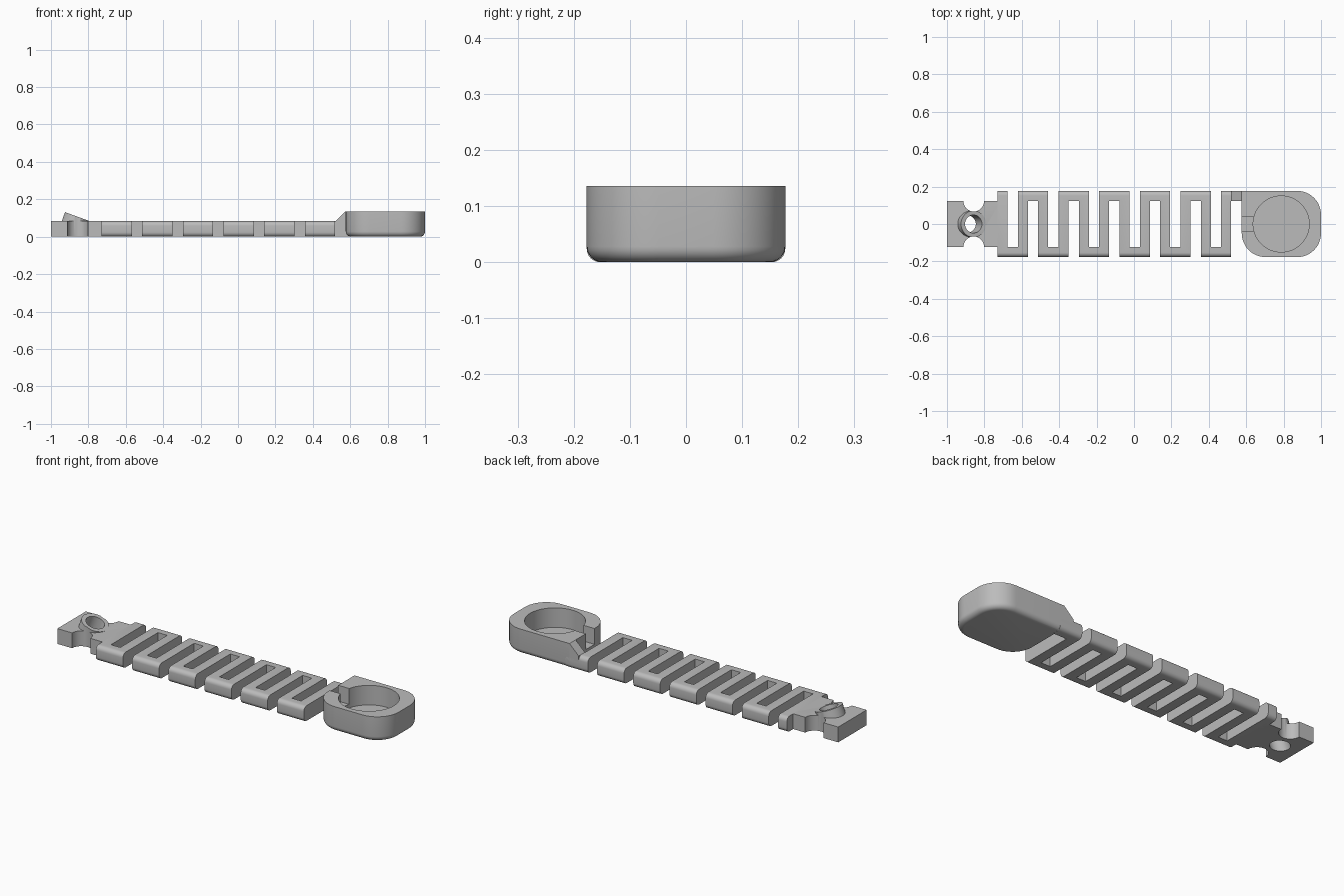
import bpy, bmesh
from math import sin, cos, pi, radians
from mathutils import Vector, Matrix

cube = bpy.data.objects.get("Cube")
if cube:
    bpy.data.objects.remove(cube, do_unlink=True)

grey = bpy.data.materials.new("plain grey")
grey.use_nodes = True
grey.diffuse_color = (0.5, 0.5, 0.5, 1)
grey.node_tree.nodes["Principled BSDF"].inputs["Base Color"].default_value = (0.5, 0.5, 0.5, 1)

HALF = 0.177     # half width of the strap
THICK = 0.083    # strap thickness
TALL = 0.136     # cup height


def finish(name, bm):
    bmesh.ops.recalc_face_normals(bm, faces=bm.faces)
    mesh = bpy.data.meshes.new(name)
    bm.to_mesh(mesh)
    bm.free()
    mesh.materials.append(grey)
    obj = bpy.data.objects.new(name, mesh)
    bpy.context.collection.objects.link(obj)
    return obj


def prism(name, points, vector, bevel=0, rule=None):
    """Extrude an outline; round the edges for which the rule holds."""
    bm = bmesh.new()
    face = bm.faces.new([bm.verts.new(p) for p in points])
    new = bmesh.ops.extrude_face_region(bm, geom=[face], use_keep_orig=True)["geom"]
    bmesh.ops.translate(bm, vec=vector, verts=[v for v in new if isinstance(v, bmesh.types.BMVert)])
    bmesh.ops.recalc_face_normals(bm, faces=bm.faces)
    if rule:
        edges = [e for e in bm.edges if rule(*[v.co for v in e.verts])]
        bmesh.ops.bevel(bm, geom=edges, offset=bevel, segments=6, profile=0.5, affect='EDGES')
    return finish(name, bm)


def box(name, lo, hi):
    pts = [(lo[0], lo[1], lo[2]), (hi[0], lo[1], lo[2]), (hi[0], hi[1], lo[2]), (lo[0], hi[1], lo[2])]
    return prism(name, pts, (0, 0, hi[2] - lo[2]))


def cylinder(name, radius, length, centre, tilt=0):
    bm = bmesh.new()
    bmesh.ops.create_cone(bm, cap_ends=True, segments=64, radius1=radius, radius2=radius, depth=length,
                          matrix=Matrix.Translation(centre) @ Matrix.Rotation(tilt, 4, 'Y'))
    return finish(name, bm)


def combine(obj, other, operation):
    mod = obj.modifiers.new(operation.title(), 'BOOLEAN')
    mod.operation, mod.object, mod.solver = operation, other, 'EXACT'
    bpy.context.view_layer.objects.active = obj
    bpy.ops.object.modifier_apply(modifier=mod.name)
    bpy.data.objects.remove(other, do_unlink=True)


# Serpentine strap: a square-cornered path widened to both sides
WIDTH, PITCH, START = 0.053, 0.1087, -0.703
reach = HALF - WIDTH / 2
path = [Vector((START, HALF, 0))]
for k in range(12):
    x = START + PITCH * k
    side = 1 if k % 2 else -1
    if k:
        path.append(Vector((x, -side * reach, 0)))
    path.append(Vector((x, side * reach, 0)))
path.append(Vector((0.6, reach, 0)))

left, right = [], []
for i, p in enumerate(path):
    dirs = []
    if i:
        dirs.append((p - path[i - 1]).normalized())
    if i < len(path) - 1:
        dirs.append((path[i + 1] - p).normalized())
    offset = sum((Vector((-d.y, d.x, 0)) for d in dirs), Vector()) * WIDTH / 2
    left.append(p + offset)
    right.append(p - offset)


def at_side(a, b):
    return abs(a.z - b.z) < 1e-4 and min(abs(a.y), abs(b.y)) > HALF - 1e-3 and a.y * b.y > 0


strap = prism("serpentine_strap", left + right[::-1], (0, 0, THICK), 0.024, at_side)

# Clasp plate with a tilted collar, side bites and a slanted hole
TILT = radians(20)
axis = Vector((sin(TILT), 0, cos(TILT)))
top = Vector((-0.858, 0, 0.107))
plate = box("clasp_plate", (-1, -0.122, 0), (-0.71, 0.122, THICK))
combine(plate, cylinder("collar", 0.071, 0.06, top - axis * 0.03, TILT), 'UNION')
for s in (-1, 1):
    combine(plate, cylinder("bite", 0.055, 0.5, (-0.857, s * 0.122, 0)), 'DIFFERENCE')
combine(plate, cylinder("slanted_hole", 0.048, 0.5, top - axis * 0.06, TILT), 'DIFFERENCE')

# Cup: three round corners, one square corner where the strap joins
R, X0, X1 = 0.128, 0.576, 1.0
outline = [(X0, HALF, 0)]
for cx, cy, first in ((X1 - R, HALF - R, 90), (X1 - R, R - HALF, 0), (X0 + R, R - HALF, -90)):
    for i in range(13):
        a = radians(first - 7.5 * i)
        outline.append((cx + R * cos(a), cy + R * sin(a), 0))
cup = prism("cup", outline, (0, 0, TALL), 0.028, lambda a, b: max(a.z, b.z) < 1e-4)
combine(cup, cylinder("cup_hole", 0.15, 0.2, (0.787, 0, 0.13)), 'DIFFERENCE')
combine(cup, box("notch", (0.5, -0.037, 0.05), (0.7, 0.037, 0.2)), 'DIFFERENCE')

# Ramp rising from the strap to the cup rim
inner = HALF - WIDTH
ramp = prism("ramp", [(x, inner, z) for x, z in
             ((0.521, 0.05), (0.521, THICK), (X0, TALL), (0.6, TALL), (0.6, 0.05))], (0, WIDTH, 0))

# Smooth the round faces and keep the edges sharp
for obj in (strap, plate, cup, ramp):
    bpy.ops.object.select_all(action='DESELECT')
    obj.select_set(True)
    bpy.context.view_layer.objects.active = obj
    bpy.ops.object.shade_smooth_by_angle(angle=radians(30))
